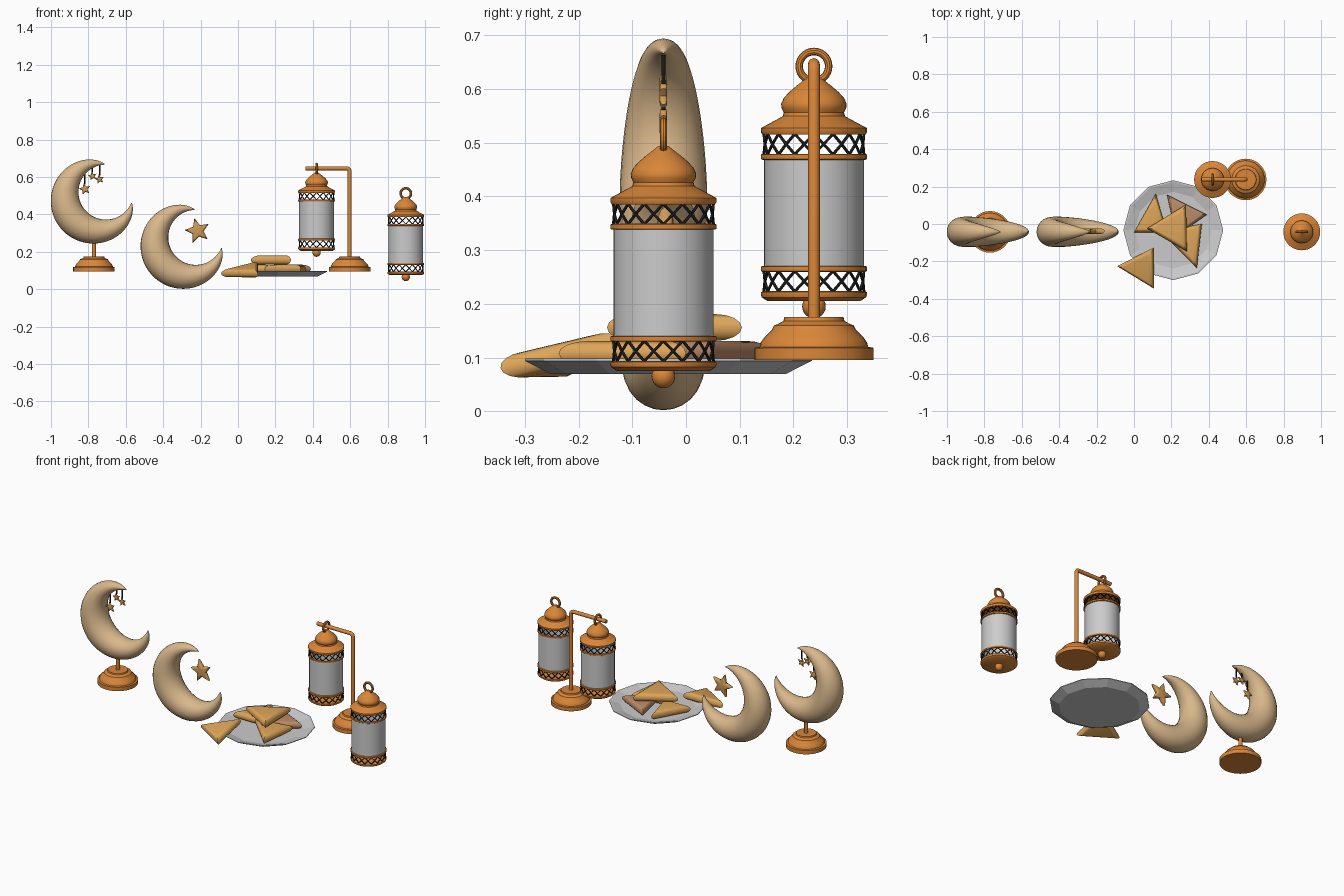
import bpy, bmesh, math
from mathutils import Vector
from math import sin, cos, pi, radians

if "Cube" in bpy.data.objects:
    bpy.data.objects.remove(bpy.data.objects["Cube"])


def material(name, r, g, b):
    m = bpy.data.materials.new(name)
    m.diffuse_color = (r, g, b, 1)
    m.use_nodes = True
    m.node_tree.nodes["Principled BSDF"].inputs["Base Color"].default_value = m.diffuse_color
    return m


TAN = material("moon_tan", .70, .48, .26)
COPPER = material("copper", .70, .24, .04)
GOLD = material("star_gold", .62, .32, .09)
PASTRY = material("pastry", .73, .38, .10)
BROWN = material("toasted_pastry", .50, .26, .14)
BLACK = material("black", .01, .01, .01)


def finish(name, bm, mat=None, angle=35):
    bmesh.ops.remove_doubles(bm, verts=bm.verts, dist=1e-5)
    bmesh.ops.recalc_face_normals(bm, faces=bm.faces)
    me = bpy.data.meshes.new(name)
    bm.to_mesh(me)
    bm.free()
    ob = bpy.data.objects.new(name, me)
    bpy.context.collection.objects.link(ob)
    if mat:
        me.materials.append(mat)
    if angle:
        bpy.ops.object.select_all(action='DESELECT')
        ob.select_set(True)
        bpy.context.view_layer.objects.active = ob
        bpy.ops.object.shade_smooth_by_angle(angle=radians(angle))
    return ob


def loft(bm, rings, caps=False, closed=False):
    loops = [[bm.verts.new(p) for p in r] for r in rings]
    pairs = list(zip(loops, loops[1:])) + ([(loops[-1], loops[0])] if closed else [])
    for a, b in pairs:
        for i in range(len(a)):
            j = (i + 1) % len(a)
            bm.faces.new((a[i], a[j], b[j], b[i]))
    if caps:
        bm.faces.new(loops[0])
        bm.faces.new(loops[-1])


def lathe(name, profile, at, mat=None, n=36, closed=False, angle=35):
    bm = bmesh.new()
    x, y, z = at
    loft(bm, [[(x + r * cos(2 * pi * i / n), y + r * sin(2 * pi * i / n), z + h)
               for i in range(n)] for r, h in profile], not closed, closed)
    return finish(name, bm, mat, angle)


def tube(name, strokes, radius, mat, res=4):
    cu = bpy.data.curves.new(name, 'CURVE')
    cu.dimensions = '3D'
    cu.bevel_depth, cu.bevel_resolution, cu.use_fill_caps = radius, res, True
    for pts in strokes:
        sp = cu.splines.new('POLY')
        sp.points.add(len(pts) - 1)
        for p, co in zip(sp.points, pts):
            p.co = (*co, 1)
    cu.materials.append(mat)
    ob = bpy.data.objects.new(name, cu)
    bpy.context.collection.objects.link(ob)


def pillow(name, pts, h, k, mat):
    """Puffy slab: the outline shrinks in a half-round toward both flat sides."""
    pts = [Vector(p) for p in pts]
    c = sum(pts, Vector()) / len(pts)
    n = (pts[1] - pts[0]).cross(pts[2] - pts[0]).normalized()
    bm = bmesh.new()
    rings = []
    for i in range(9):
        a = -pi / 2 + pi * i / 8
        rings.append([c + (p - c) * (1 - k * (1 - cos(a))) + n * h * sin(a) for p in pts])
    loft(bm, rings, True)
    finish(name, bm, mat, 40)


def star(name, x, y, z, r, h, tilt):
    pts = []
    for i in range(10):
        a, q = radians(90 + tilt + 36 * i), r if i % 2 == 0 else r * .46
        pts.append((x + q * cos(a), y, z + q * sin(a)))
    pillow(name, pts, h, .45, GOLD)


def crescent(name, ox, oy, oz):
    # round sections between an outer and an inner arc, opening 35 degrees up
    bm, rings, tilt = bmesh.new(), [], radians(35)
    steps = 56
    for i in range(steps + 1):
        s = max(-.999, min(.999, -1 + 2 * i / steps))
        R = .228 - .021 * abs(s) ** 8
        ao, ai = pi + radians(142) * s, pi + radians(122.5) * s
        po = Vector((R * cos(ao), R * sin(ao)))
        pi_ = Vector((.082 + .147 * cos(ai), .147 * sin(ai)))
        mid, half = (po + pi_) / 2, (po - pi_) / 2
        ring = []
        for j in range(24):
            b = 2 * pi * j / 24
            p = mid + half * cos(b)
            ring.append((ox + p.x * cos(tilt) - p.y * sin(tilt),
                         oy + half.length * sin(b),
                         oz + p.x * sin(tilt) + p.y * cos(tilt)))
        rings.append(ring)
    loft(bm, rings, True)
    finish(name, bm, TAN, 60)


def stand_base(name, x, y):
    lathe(name, [(.111, .095), (.111, .118), (.101, .120), (.099, .128), (.092, .138),
                 (.078, .152), (.074, .160), (.068, .162), (.057, .168), (.055, .175)],
          (x, y, 0), COPPER)


def lantern(name, x, y, z, along_y):
    at = (x, y, z)
    # domed roof, base and finial ball
    lathe(name + "_roof", [(.096, .515), (.0985, .519), (.0985, .527), (.078, .538), (.058, .549),
                           (.056, .556), (.060, .564), (.061, .572), (.056, .583), (.046, .594),
                           (.032, .606), (.019, .616), (.009, .624)], at, COPPER)
    lathe(name + "_base", [(.086, .205), (.097, .212), (.0985, .216), (.0985, .222), (.09, .224)],
          at, COPPER)
    lathe(name + "_ball", [(max(.0005, .022 * sin(pi * i / 12)), .195 - .022 * cos(pi * i / 12))
                           for i in range(13)], at, COPPER, 20)
    # glass with a band at each end
    bm = bmesh.new()
    loft(bm, [[(x + .093 * cos(2 * pi * i / 36), y + .093 * sin(2 * pi * i / 36), z + h)
               for i in range(36)] for h in (.265, .474)])
    finish(name + "_glass", bm)
    for label, h in (("upper", .4735), ("lower", .265)):
        lathe(f"{name}_{label}_band", [(.0985, h - .004), (.0985, h + .004), (.096, h + .0055),
                                       (.09, h + .0055), (.09, h - .0055), (.096, h - .0055)],
              at, COPPER, closed=True)
    # crossed wire lattice rows
    n = 16
    for label, lo, hi in (("upper", .478, .516), ("lower", .223, .261)):
        strokes = []
        for i in range(n):
            for d in (1, -1):
                strokes.append([(x + .093 * cos(2 * pi * (i + d * t) / n),
                                 y + .093 * sin(2 * pi * (i + d * t) / n),
                                 z + lo + (hi - lo) * t) for t in (0, .5, 1)])
        tube(f"{name}_{label}_lattice", strokes, .0028, BLACK, 1)
    # hanging ring
    bm = bmesh.new()
    rings = []
    for i in range(28):
        a = 2 * pi * i / 28
        ring = []
        for j in range(10):
            b = 2 * pi * j / 10
            r, w = .0275 + .007 * cos(b), .007 * sin(b)
            off = (w, r * cos(a)) if along_y else (r * cos(a), w)
            ring.append((x + off[0], y + off[1], z + .642 + r * sin(a)))
        rings.append(ring)
    loft(bm, rings, closed=True)
    finish(name + "_ring", bm, COPPER)


# moon on a stand, with hanging stars
MY = -.042
crescent("standing_moon", -.773, MY, .472)
stand_base("moon_stand_base", -.77, MY)
tube("moon_stand_post", [[(-.77, MY, .17), (-.77, MY, .27)]], .011, COPPER)
for i, (x, top, z, r) in enumerate([(-.819, .655, .535, .032), (-.778, .672, .605, .025),
                                    (-.740, .674, .588, .026)]):
    tube(f"star_string_{i}", [[(x, MY, top), (x, MY, z + r * .8)]], .004, BLACK, 2)
    star(f"hanging_star_{i}", x, MY, z, r, .007, 12)

# leaning moon with its star
crescent("floor_moon", -.293, MY, .230)
star("floor_moon_star", -.216, MY + .004, .312, .070, .015, 14)

# lanterns and hook stand
lantern("hanging_lantern", .42, .238, 0, True)
lantern("floor_lantern", .897, MY, -.13, False)
stand_base("lantern_stand_base", .597, .238)
arc = [(.582 + .015 * cos(a), .238, .631 + .015 * sin(a)) for a in (0, pi / 6, pi / 3, pi / 2)]
tube("lantern_stand_hook", [[(.597, .238, .17)] + arc + [(.362, .238, .646)]], .011, COPPER)

# twelve-sided plate
lathe("plate", [(.0005, .069), (.218, .069), (.267, .094), (.267, .098), (.258, .098),
                (.205, .082), (.0005, .082)], (.21, -.033, 0), None, 12, angle=0)

# triangular pastries, one leaning on the plate rim
pastries = [
    ([(-.09, -.225, .082), (.107, -.345, .080), (.107, -.126, .132)], .024, PASTRY),
    ([(.117, .163, .108), (0, -.045, .108), (.176, -.045, .108)], .023, PASTRY),
    ([(.176, .157, .108), (.39, .050, .108), (.225, -.065, .108)], .023, BROWN),
    ([(.363, 0, .108), (.14, -.04, .108), (.336, -.237, .108)], .023, PASTRY),
    ([(.278, .104, .156), (.069, -.024, .156), (.283, -.147, .156)], .025, PASTRY),
]
for i, (pts, h, mat) in enumerate(pastries):
    pillow(f"pastry_{i}", pts, h, .4, mat)
